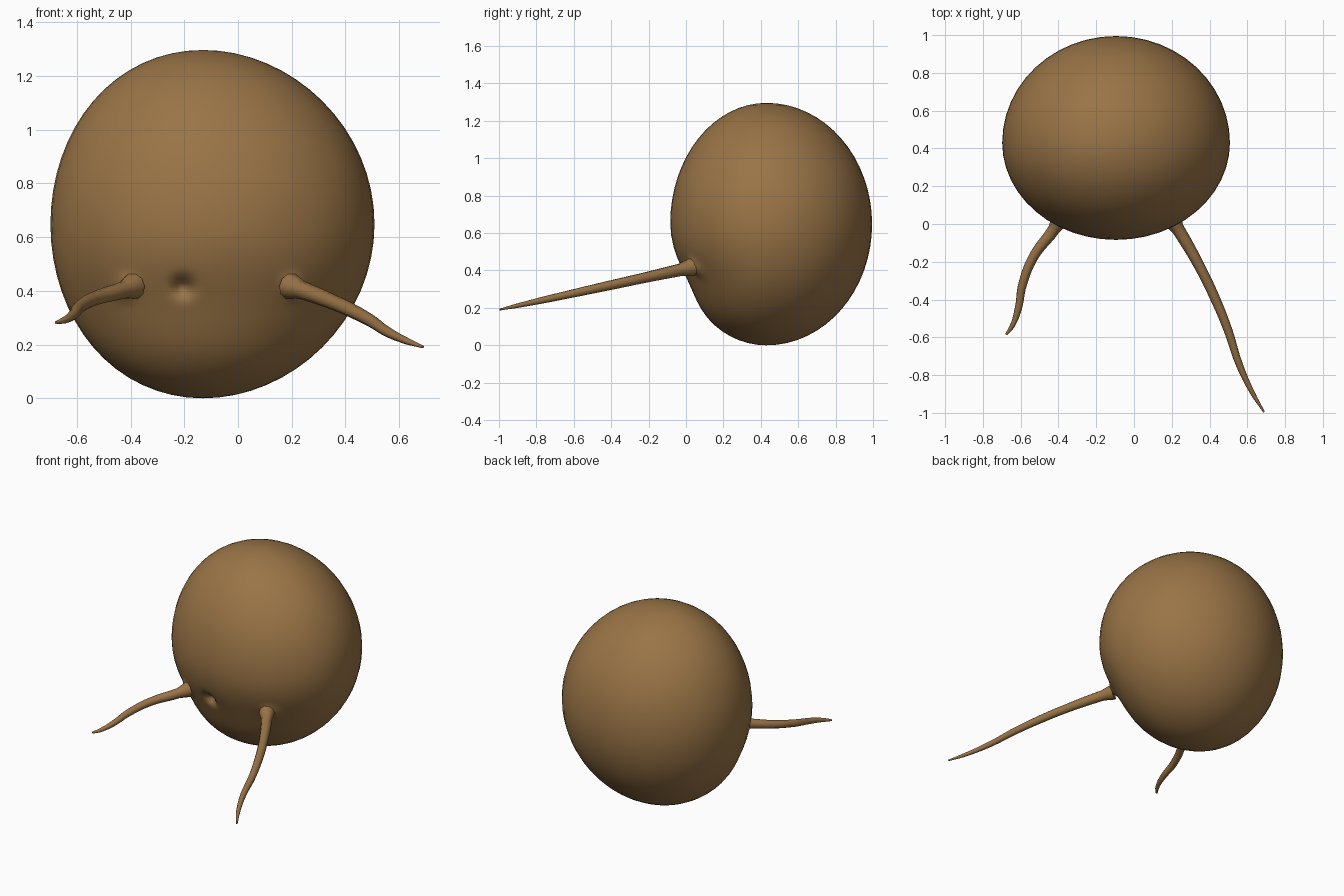
import bpy, bmesh, math
from mathutils import Vector

if "Cube" in bpy.data.objects:
    bpy.data.objects.remove(bpy.data.objects["Cube"])

brown = bpy.data.materials.new("warm brown")
brown.diffuse_color = (0.32, 0.175, 0.062, 1)
brown.use_nodes = True
brown.node_tree.nodes["Principled BSDF"].inputs["Base Color"].default_value = brown.diffuse_color

# pit centre and leg roots on the front, as (x, z)
PIT = (-0.205, 0.415)
ROOTS = [(-0.42, 0.415), (0.21, 0.415)]


def bump(dx, dz, size):
    return math.exp(-(dx * dx + dz * dz) / (size * size))


def body_point(n):
    """Map a unit sphere direction to the egg-like body with its dented front."""
    x = -0.095 + 0.603 * n.x - 0.035 * n.z ** 2
    z = 0.648 + 0.648 * n.z
    y = 0.43 + (0.565 if n.y > 0 else 0.515) * n.y
    if n.y < 0:
        front = min(1.0, -n.y * 2)
        y += 0.035 * front * math.exp(-((z - 0.33) / 0.17) ** 2)
        y += 0.05 * front * bump(x - PIT[0], z - PIT[1], 0.035)
        for rx, rz in ROOTS:
            y -= 0.03 * front * bump(x - rx, z - rz, 0.04)
    return Vector((x, y, z))


# round body, with finer faces around the pit and the leg roots
bm = bmesh.new()
bmesh.ops.create_uvsphere(bm, u_segments=48, v_segments=32, radius=1)
for reach in (0.16, 0.11):
    near = []
    for e in bm.edges:
        mid = (e.verts[0].co + e.verts[1].co).normalized() / 2 * 2
        p = body_point(mid)
        if mid.y < 0 and any(math.hypot(p.x - cx, p.z - cz) < reach for cx, cz in [PIT] + ROOTS):
            near.append(e)
    bmesh.ops.subdivide_edges(bm, edges=near, cuts=1, use_grid_fill=True)
    for v in bm.verts:
        v.co.normalize()
for v in bm.verts:
    v.co = body_point(v.co)
for f in bm.faces:
    f.smooth = True
mesh = bpy.data.meshes.new("body")
bm.to_mesh(mesh)
bm.free()
mesh.materials.append(brown)
bpy.context.collection.objects.link(bpy.data.objects.new("body", mesh))


def leg(name, points):
    """Thin tapering leg through (x, y, radius) points, sloping down to the front."""
    curve = bpy.data.curves.new(name, 'CURVE')
    curve.dimensions = '3D'
    curve.bevel_depth = 1
    curve.bevel_resolution = 3
    curve.resolution_u = 6
    curve.use_fill_caps = True
    spline = curve.splines.new('BEZIER')
    spline.bezier_points.add(len(points) - 1)
    for bp, (x, y, r) in zip(spline.bezier_points, points):
        bp.co = (x, y, 0.41 + 0.22 * y)
        bp.radius = r
        bp.handle_left_type = bp.handle_right_type = 'AUTO'
    curve.materials.append(brown)
    obj = bpy.data.objects.new(name, curve)
    bpy.context.collection.objects.link(obj)
    bpy.ops.object.select_all(action='DESELECT')
    obj.select_set(True)
    bpy.context.view_layer.objects.active = obj
    bpy.ops.object.convert(target='MESH')
    bpy.ops.object.shade_smooth_by_angle(angle=math.radians(60))


leg("left_leg", [(-0.39, 0.03, 0.05), (-0.425, -0.03, 0.032), (-0.53, -0.17, 0.026),
                 (-0.59, -0.32, 0.023), (-0.613, -0.45, 0.019),
                 (-0.645, -0.54, 0.013), (-0.677, -0.585, 0.006)])
leg("right_leg", [(0.195, 0.03, 0.05), (0.235, -0.03, 0.034), (0.35, -0.23, 0.028),
                  (0.432, -0.40, 0.026), (0.497, -0.56, 0.023), (0.556, -0.74, 0.019),
                  (0.625, -0.89, 0.013), (0.688, -0.995, 0.005)])
